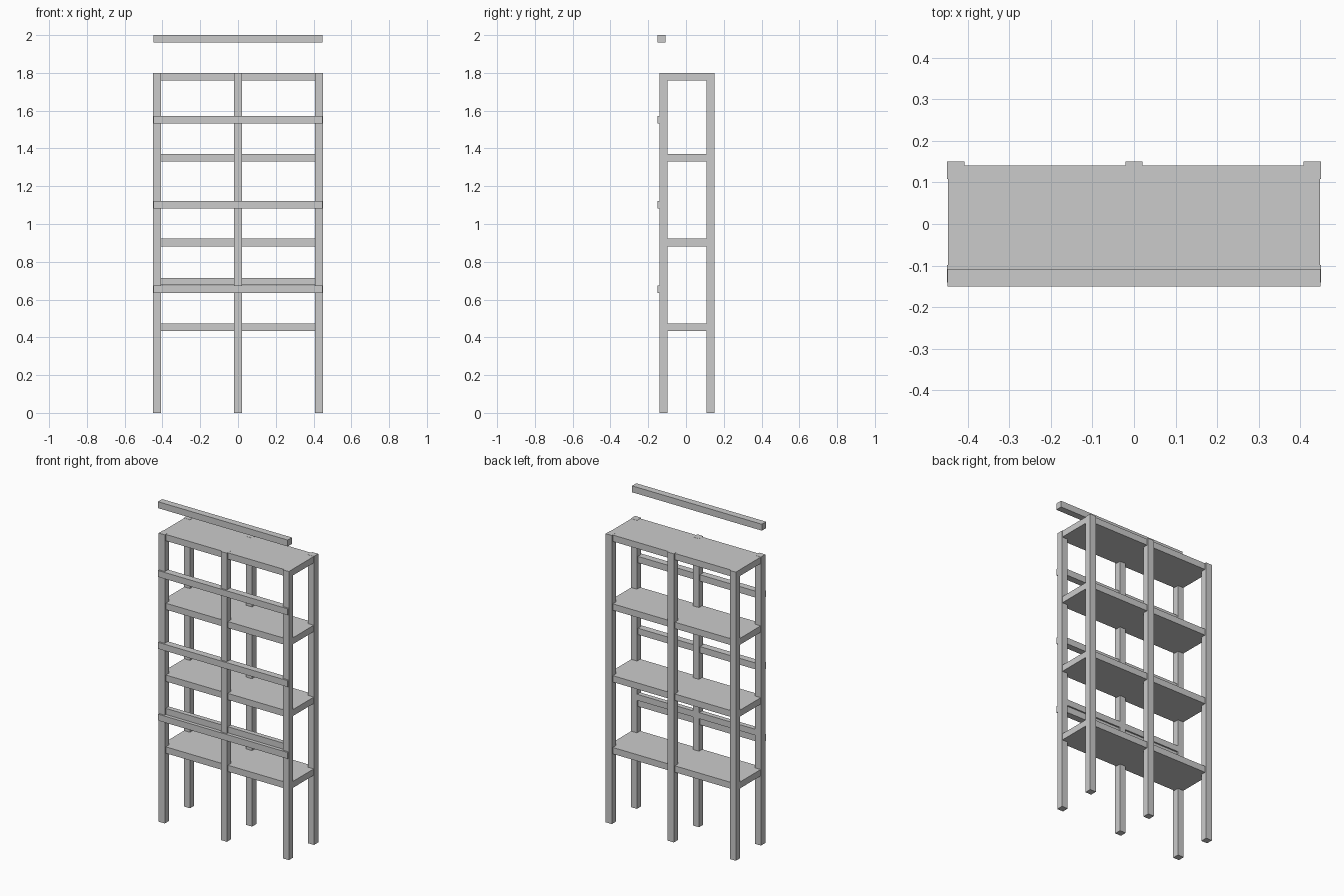
import bpy

cube = bpy.data.objects.get("Cube")
if cube:
    bpy.data.objects.remove(cube, do_unlink=True)

grey = bpy.data.materials.new("light_grey")
grey.use_nodes = True
colour = (0.6, 0.6, 0.6, 1)
grey.diffuse_color = colour
grey.node_tree.nodes["Principled BSDF"].inputs["Base Color"].default_value = colour


def box(name, x, y, z):
    """Box spanning the given (low, high) range on each axis."""
    bpy.ops.mesh.primitive_cube_add(size=1, location=[sum(r) / 2 for r in (x, y, z)])
    ob = bpy.context.object
    ob.name = name
    ob.scale = [r[1] - r[0] for r in (x, y, z)]
    bpy.ops.object.transform_apply(location=False, rotation=False, scale=True)
    ob.data.materials.append(grey)
    return ob


BAR = 0.042      # thickness of the square timber
HEIGHT = 1.8     # top of the posts
HALF = 0.449     # half of the overall width

# Six upright posts in two rows
for row, y in (("front", -0.14), ("back", 0.108)):
    for side, x in (("right", -HALF), ("middle", -BAR / 2), ("left", HALF - BAR)):
        box(f"{row}_{side}_post", (x, x + BAR), (y, y + BAR), (0, HEIGHT))

# Shelves, each with a retaining rail above its front edge
for i, top in enumerate((0.474, 0.922, 1.37, 1.799)):
    box(f"shelf_{i + 1}", (-0.447, 0.447), (-0.13, 0.14), (top - 0.04, top))
    rail_top = top + 0.201
    box(f"front_rail_{i + 1}", (-0.448, 0.448), (-0.15, -0.108), (rail_top - 0.04, rail_top))

# Extra bar between the front posts, behind the lowest rail
box("lower_cross_bar", (-0.445, 0.445), (-0.13, -0.1), (0.676, 0.714))
